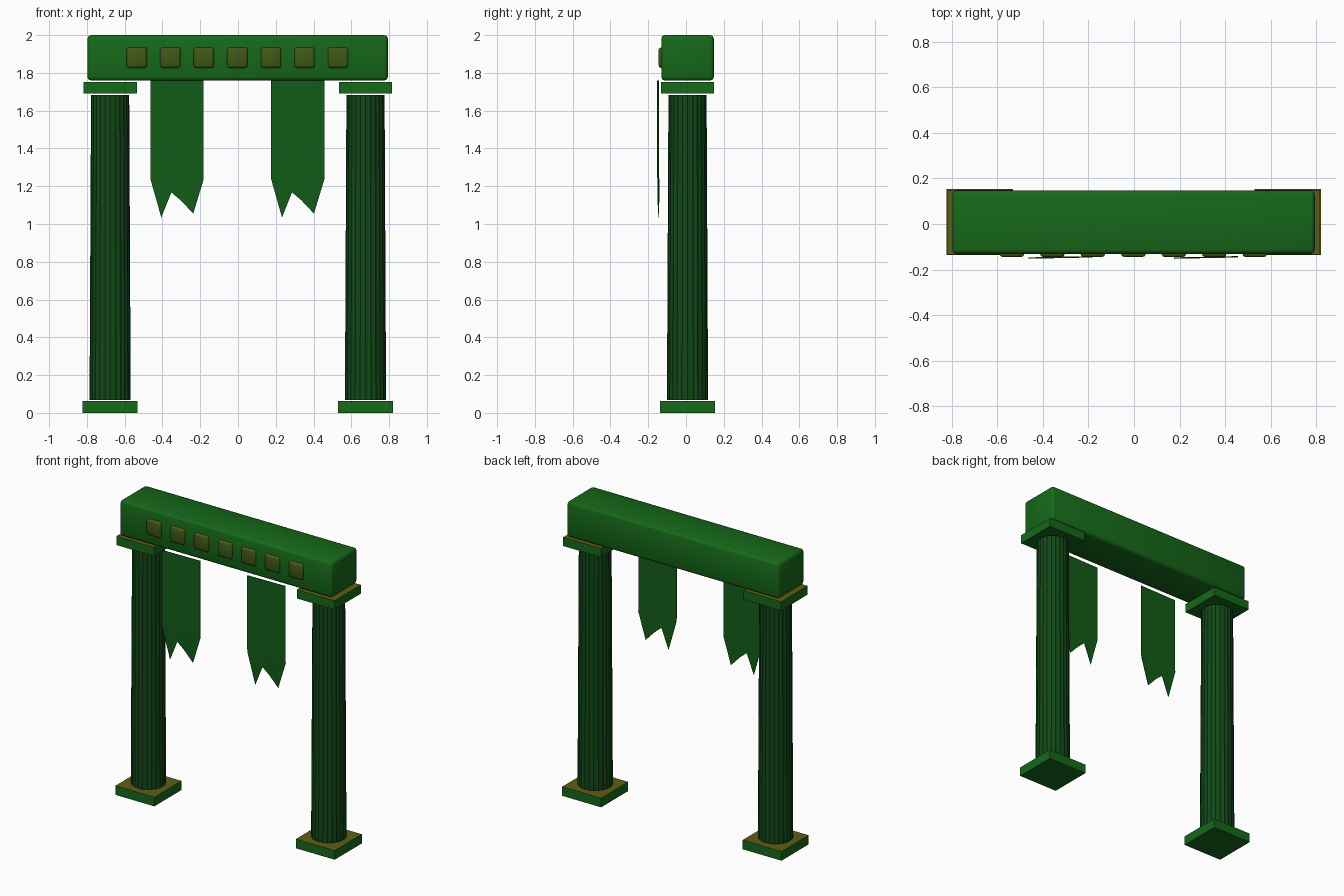
import bpy, bmesh
from math import cos, sin, pi, radians
from mathutils import Matrix, Vector

if "Cube" in bpy.data.objects:
    bpy.data.objects.remove(bpy.data.objects["Cube"])

YC = 0.008  # depth centre of the gate


def material(name, rgb):
    m = bpy.data.materials.new(name)
    m.diffuse_color = (*rgb, 1)
    m.use_nodes = True
    m.node_tree.nodes["Principled BSDF"].inputs["Base Color"].default_value = m.diffuse_color
    return m


GREEN = material("green", (0.008, 0.14, 0.01))
DARK = material("dark_green", (0.006, 0.065, 0.009))
CLOTH = material("banner_green", (0.006, 0.11, 0.009))
OLIVE = material("olive", (0.11, 0.11, 0.008))
BROWN = material("brown_green", (0.05, 0.10, 0.008))


def finish(name, bm, *mats):
    mesh = bpy.data.meshes.new(name)
    bm.to_mesh(mesh)
    bm.free()
    obj = bpy.data.objects.new(name, mesh)
    bpy.context.collection.objects.link(obj)
    for m in mats:
        mesh.materials.append(m)
    return obj


def box(name, lo, hi, mats, bevel=0.0, segments=2):
    """Box between two corners; a second material goes on the top face."""
    lo, hi = Vector(lo), Vector(hi)
    bm = bmesh.new()
    bmesh.ops.create_cube(bm, size=1, matrix=Matrix.Translation((lo + hi) / 2)
                          @ Matrix.Diagonal((*(hi - lo), 1)))
    if bevel:
        bmesh.ops.bevel(bm, geom=bm.edges[:], offset=bevel, segments=segments,
                        profile=0.5, affect='EDGES')
        for f in bm.faces:
            f.smooth = True
    bm.normal_update()
    if len(mats) > 1:
        for f in bm.faces:
            f.material_index = int(f.normal.z > 0.5)
    return finish(name, bm, *mats)


def fluted_column(name, x, z0, z1, r0, r1, flutes=24):
    """Tapered shaft with shallow flutes."""
    bm = bmesh.new()
    n = flutes * 2
    rings = []
    for z, r in ((z0, r0), (z1, r1)):
        rings.append([bm.verts.new((x + r * k * cos(2 * pi * i / n),
                                    YC + r * k * sin(2 * pi * i / n), z))
                      for i in range(n) for k in [1 - 0.035 * (i % 2)]])
    a, b = rings
    for i in range(n):
        j = (i + 1) % n
        bm.faces.new((a[i], a[j], b[j], b[i]))
    bm.faces.new(a[::-1])
    bm.faces.new(b)
    return finish(name, bm, DARK)


def banner(name, x):
    """Thin hanging cloth with a ragged swallowtail hem."""
    columns = [(0, 1.236), (0.057, 1.034), (0.11, 1.167), (0.16, 1.125),
               (0.226, 1.055), (0.281, 1.236)]
    bm = bmesh.new()
    grid = []
    for dx, hem in columns:
        y = -0.151 + 0.02 * dx
        grid.append([bm.verts.new((x + dx, y, 1.76)),
                     bm.verts.new((x + dx, y, 1.26)),
                     bm.verts.new((x + dx, y + 0.003, hem))])
    for p, q in zip(grid, grid[1:]):
        for k in range(2):
            bm.faces.new((p[k], p[k + 1], q[k + 1], q[k]))
    obj = finish(name, bm, CLOTH)
    mod = obj.modifiers.new("thickness", 'SOLIDIFY')
    mod.thickness = 0.003
    mod.offset = 0
    return obj


# Two columns with square base and capital
for side, x in (("left", -0.677), ("right", 0.675)):
    box(f"{side}_base", (x - 0.146, YC - 0.145, 0), (x + 0.146, YC + 0.145, 0.062),
        (GREEN, OLIVE))
    fluted_column(f"{side}_column", x, 0.069, 1.683, 0.109, 0.101)
    box(f"{side}_capital", (x - 0.141, YC - 0.141, 1.692), (x + 0.141, YC + 0.141, 1.752),
        (GREEN, OLIVE))

# Rounded cross beam
box("beam", (-0.797, -0.131, 1.76), (0.793, 0.147, 2.0), (GREEN,), bevel=0.018)

# Row of studs on the front of the beam
for i in range(7):
    x = -0.003 + (i - 3) * 0.1775
    box(f"stud_{i + 1}", (x - 0.054, -0.145, 1.826), (x + 0.054, -0.09, 1.935),
        (BROWN, OLIVE), bevel=0.014)

# Hanging banners
banner("left_banner", -0.463)
banner("right_banner", 0.176)
